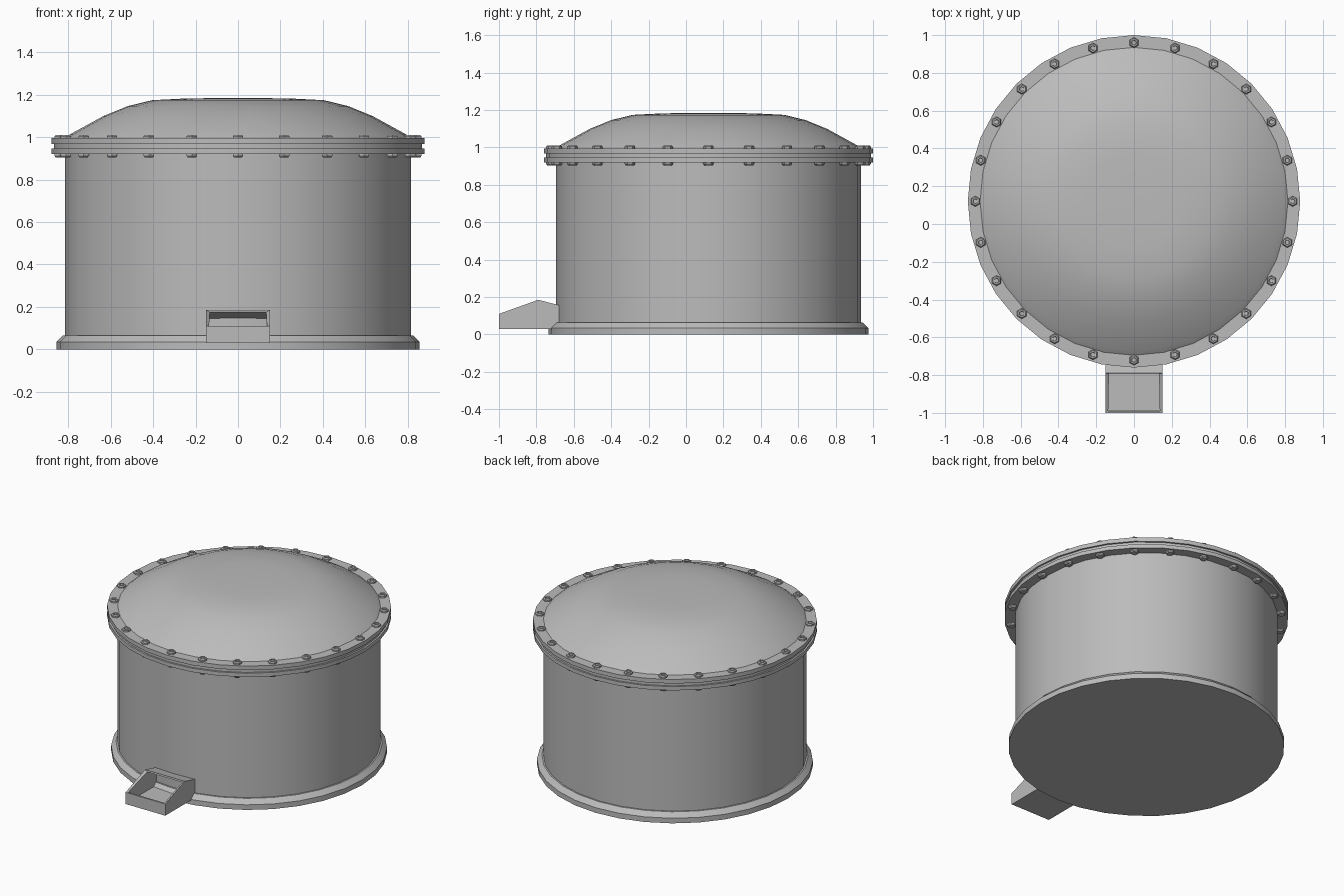
import bpy, bmesh, math
from mathutils import Matrix

if "Cube" in bpy.data.objects:
    bpy.data.objects.remove(bpy.data.objects["Cube"])

SIDES, CENTRE_Y = 32, 0.12

grey = bpy.data.materials.new("plain grey")
grey.use_nodes = True
grey.diffuse_color = (0.5, 0.5, 0.5, 1)
grey.node_tree.nodes["Principled BSDF"].inputs["Base Color"].default_value = (0.5, 0.5, 0.5, 1)


def finish(bm, name, smooth=None):
    bmesh.ops.recalc_face_normals(bm, faces=bm.faces)
    mesh = bpy.data.meshes.new(name)
    bm.to_mesh(mesh)
    bm.free()
    mesh.materials.append(grey)
    obj = bpy.data.objects.new(name, mesh)
    bpy.context.collection.objects.link(obj)
    if smooth:
        bpy.ops.object.select_all(action="DESELECT")
        obj.select_set(True)
        bpy.context.view_layer.objects.active = obj
        bpy.ops.object.shade_smooth_by_angle(angle=math.radians(smooth))
    return obj


def add_lathe(bm, profile, sides, x=0.0, y=0.0):
    """Spin (radius, z) points round a vertical axis; ends are capped."""
    rings = []
    for r, z in profile:
        rings.append([bm.verts.new((x + r * math.sin(a), y + r * math.cos(a), z))
                      for a in (math.tau * i / sides for i in range(sides))])
    for low, high in zip(rings, rings[1:]):
        for i in range(sides):
            j = (i + 1) % sides
            bm.faces.new((low[i], low[j], high[j], high[i]))
    bm.faces.new(rings[0])
    bm.faces.new(rings[-1])


def lathe(name, profile, smooth=25):
    bm = bmesh.new()
    add_lathe(bm, profile, SIDES, y=CENTRE_Y)
    return finish(bm, name, smooth)


# Tank body
lathe("base_ring", [(0.855, 0), (0.855, 0.035), (0.825, 0.065), (0.81, 0.065)])
lathe("tank_wall", [(0.815, 0.03), (0.815, 0.93)])

# Bolted flange pair with a gasket between
lathe("lower_flange", [(0.88, 0.92), (0.88, 0.946)])
lathe("gasket", [(0.868, 0.946), (0.868, 0.967)])
lathe("upper_flange", [(0.88, 0.967), (0.88, 0.995)])

# Domed lid
lathe("domed_lid", [(0.815, 0.995), (0.79, 1.014), (0.635, 1.099), (0.52, 1.146),
                    (0.405, 1.174), (0.25, 1.182), (0.1, 1.184), (0.01, 1.184)], 30)

# Ring of hexagonal bolts, with heads above and below the flange
bm = bmesh.new()
for i in range(24):
    a = math.tau * i / 24
    add_lathe(bm, [(0.012, 0.904), (0.022, 0.904), (0.028, 0.911), (0.028, 0.921),
                   (0.012, 0.921), (0.012, 0.994), (0.028, 0.994), (0.028, 1.004),
                   (0.022, 1.011), (0.014, 1.011), (0.012, 1.006)],
              6, 0.84 * math.sin(a), CENTRE_Y + 0.84 * math.cos(a))
finish(bm, "flange_bolts")

# Open drain trough with a short sloping roof against the wall
bm = bmesh.new()
outline = [(-0.66, 0.152), (-0.79, 0.185), (-1.0, 0.11), (-1.0, 0.03), (-0.66, 0.03)]
left, right = ([bm.verts.new((x, y, z)) for y, z in outline] for x in (0.15, -0.15))
bm.faces.new(left)
bm.faces.new(reversed(right))
for i in (0, 2, 3, 4):
    j = (i + 1) % 5
    bm.faces.new((left[j], left[i], right[i], right[j]))
trough = finish(bm, "drain_trough")
shell = trough.modifiers.new("wall thickness", "SOLIDIFY")
shell.thickness = 0.012
shell.offset = -1
shell.use_even_offset = True
